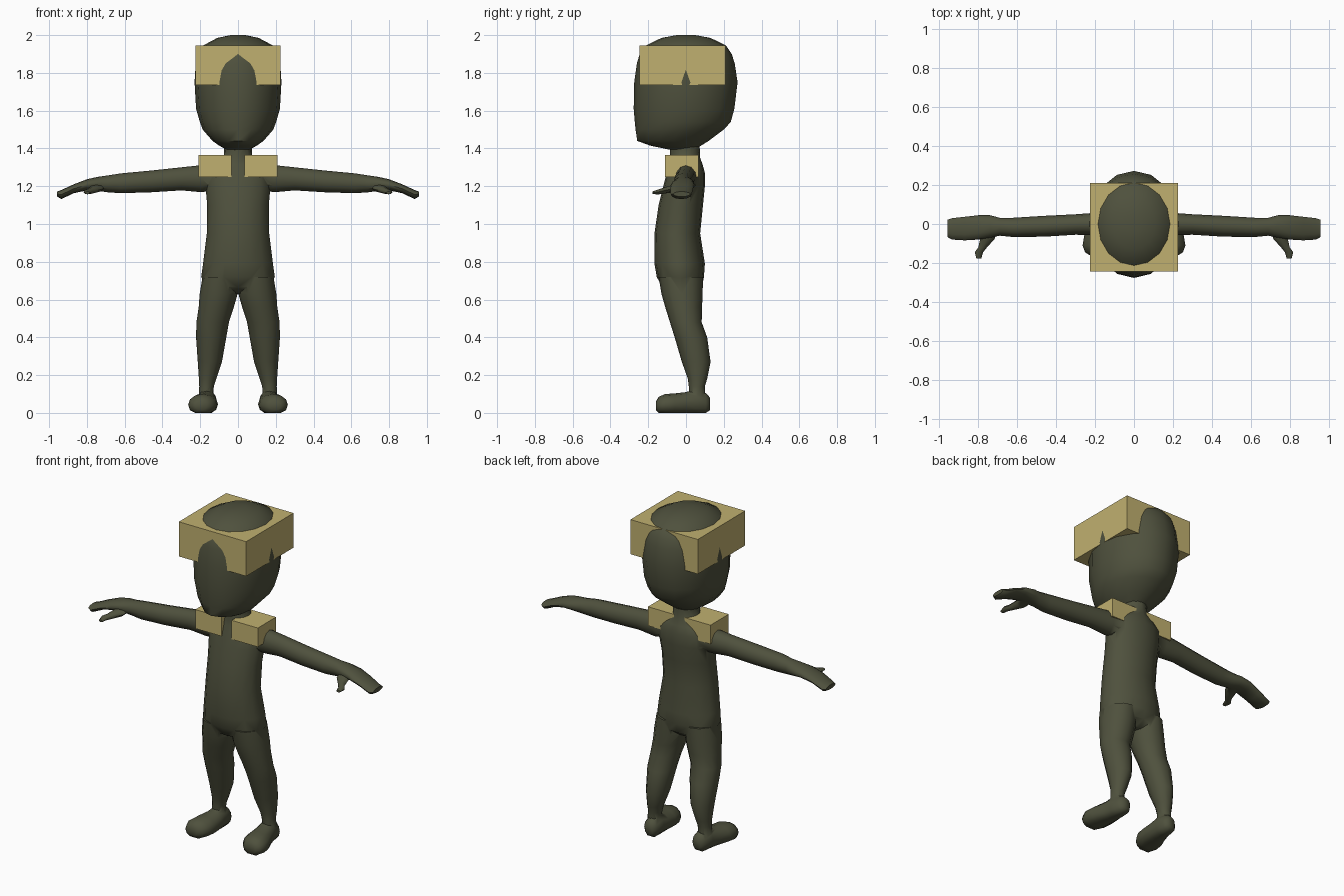
import bpy, bmesh, math
from mathutils import Vector


def material(name, rgb):
    m = bpy.data.materials.new(name)
    m.diffuse_color = (*rgb, 1)
    return m


OLIVE = material("dark olive", (0.078, 0.082, 0.047))
TAN = material("tan", (0.53, 0.435, 0.16))


def finish(bm, name, mat):
    bmesh.ops.recalc_face_normals(bm, faces=bm.faces)
    me = bpy.data.meshes.new(name)
    bm.to_mesh(me)
    bm.free()
    me.materials.append(mat)
    ob = bpy.data.objects.new(name, me)
    bpy.context.collection.objects.link(ob)
    return ob


def loft(name, axis, rings, n=14, side=1):
    """Oval rings (t, u0, u1, v0, v1) stacked along an axis; side=-1 mirrors x."""
    bm = bmesh.new()
    loops = []
    for t, u0, u1, v0, v1 in rings:
        loop = []
        for i in range(n):
            a = 2 * math.pi * (i + 0.5 * (n % 4 == 2)) / n
            u = (u0 + u1) / 2 + (u1 - u0) / 2 * math.cos(a)
            v = (v0 + v1) / 2 + (v1 - v0) / 2 * math.sin(a)
            p = {"x": (t, u, v), "y": (u, t, v), "z": (u, v, t)}[axis]
            loop.append(bm.verts.new((p[0] * side, p[1], p[2])))
        loops.append(loop)
    for a, b in zip(loops, loops[1:]):
        for i in range(n):
            j = (i + 1) % n
            bm.faces.new((a[i], a[j], b[j], b[i]))
    bm.faces.new(loops[0])
    bm.faces.new(loops[-1])
    return finish(bm, name, OLIVE)


def box(name, lo, hi):
    bm = bmesh.new()
    bmesh.ops.create_cube(bm, size=1)
    lo, hi = Vector(lo), Vector(hi)
    for v in bm.verts:
        v.co = (lo + hi) / 2 + v.co * (hi - lo)
    return finish(bm, name, TAN)


# Torso and neck in one tapering column
torso = loft("body", "z", [
    (0.63, -0.06, 0.06, -0.06, 0.04), (0.665, -0.165, 0.165, -0.125, 0.085),
    (0.72, -0.195, 0.195, -0.155, 0.095), (0.79, -0.185, 0.185, -0.167, 0.10),
    (0.95, -0.165, 0.165, -0.167, 0.075), (1.10, -0.163, 0.163, -0.145, 0.09),
    (1.20, -0.172, 0.172, -0.12, 0.10), (1.27, -0.17, 0.17, -0.103, 0.10),
    (1.315, -0.13, 0.13, -0.09, 0.088), (1.35, -0.075, 0.075, -0.085, 0.075),
    (1.46, -0.07, 0.07, -0.085, 0.07)], 16)

# Large rounded head with a forward chin
head = loft("head", "z", [
    (1.39, -0.055, 0.055, -0.07, 0.04), (1.415, -0.10, 0.10, -0.19, 0.08),
    (1.44, -0.135, 0.135, -0.258, 0.12), (1.50, -0.187, 0.187, -0.267, 0.20),
    (1.54, -0.202, 0.202, -0.271, 0.237), (1.61, -0.222, 0.222, -0.277, 0.256),
    (1.75, -0.23, 0.23, -0.274, 0.273), (1.85, -0.224, 0.224, -0.26, 0.258),
    (1.90, -0.21, 0.21, -0.245, 0.242), (1.945, -0.185, 0.185, -0.213, 0.212),
    (1.985, -0.11, 0.11, -0.13, 0.13), (2.0, -0.04, 0.04, -0.05, 0.05)], 16)

parts = [head]
for side, label in ((-1, "right"), (1, "left")):
    # Arm sloping into a flat mitten hand
    parts.append(loft(label + "_arm", "x", [
        (0.08, -0.06, 0.07, 1.19, 1.31), (0.19, -0.058, 0.058, 1.168, 1.312),
        (0.30, -0.055, 0.05, 1.178, 1.30), (0.46, -0.065, 0.042, 1.168, 1.283),
        (0.62, -0.067, 0.032, 1.163, 1.268), (0.69, -0.06, 0.032, 1.168, 1.257),
        (0.74, -0.07, 0.045, 1.175, 1.25), (0.80, -0.08, 0.045, 1.178, 1.237),
        (0.87, -0.084, 0.037, 1.163, 1.21), (0.935, -0.08, 0.03, 1.132, 1.18),
        (0.957, -0.068, 0.022, 1.145, 1.172)], 12, side))
    # Thumb pointing forward
    parts.append(loft(label + "_thumb", "y", [
        (-0.02, 0.70, 0.79, 1.18, 1.22), (-0.075, 0.715, 0.79, 1.167, 1.205),
        (-0.12, 0.755, 0.80, 1.16, 1.192), (-0.145, 0.775, 0.818, 1.157, 1.183),
        (-0.178, 0.785, 0.81, 1.158, 1.172)], 8, side))
    # Leg, full at the thigh and calf
    parts.append(loft(label + "_leg", "z", [
        (0.06, 0.135, 0.21, 0.02, 0.10), (0.14, 0.128, 0.205, 0.015, 0.10),
        (0.18, 0.115, 0.207, 0.01, 0.112), (0.27, 0.085, 0.213, -0.022, 0.13),
        (0.40, 0.062, 0.222, -0.06, 0.112), (0.48, 0.048, 0.22, -0.085, 0.083),
        (0.56, 0.022, 0.208, -0.11, 0.085), (0.63, 0.002, 0.203, -0.13, 0.088),
        (0.72, -0.004, 0.188, -0.145, 0.09)], 12, side))
    # Foot with a bulbous toe turned slightly out, flattened underneath
    foot = loft(label + "_foot", "y", [
        (0.128, 0.135, 0.185, 0.015, 0.08), (0.105, 0.118, 0.207, -0.008, 0.105),
        (0.05, 0.112, 0.218, -0.012, 0.125), (0.0, 0.108, 0.232, -0.012, 0.11),
        (-0.06, 0.106, 0.256, -0.014, 0.103), (-0.11, 0.112, 0.264, -0.014, 0.10),
        (-0.145, 0.135, 0.252, -0.008, 0.085), (-0.16, 0.165, 0.228, 0.015, 0.06)],
        12, side)
    for v in foot.data.vertices:
        v.co.z = max(v.co.z, 0.0) if v.co.z > 0.012 else 0.0
    parts.append(foot)

# Fuse everything into one skin
for part in parts:
    mod = torso.modifiers.new("fuse", "BOOLEAN")
    mod.operation, mod.solver, mod.object = "UNION", "EXACT", part
    bpy.context.view_layer.objects.active = torso
    bpy.ops.object.modifier_apply(modifier=mod.name)
    bpy.data.objects.remove(part, do_unlink=True)

bpy.ops.object.select_all(action="DESELECT")
torso.select_set(True)
bpy.context.view_layer.objects.active = torso
bpy.ops.object.shade_smooth_by_angle(angle=math.radians(55))

# Block around the brow and one block on each shoulder
box("head_block", (-0.226, -0.245, 1.735), (0.226, 0.21, 1.945))
box("right_shoulder_block", (-0.21, -0.11, 1.25), (-0.035, 0.065, 1.365))
box("left_shoulder_block", (0.035, -0.11, 1.25), (0.21, 0.065, 1.365))
